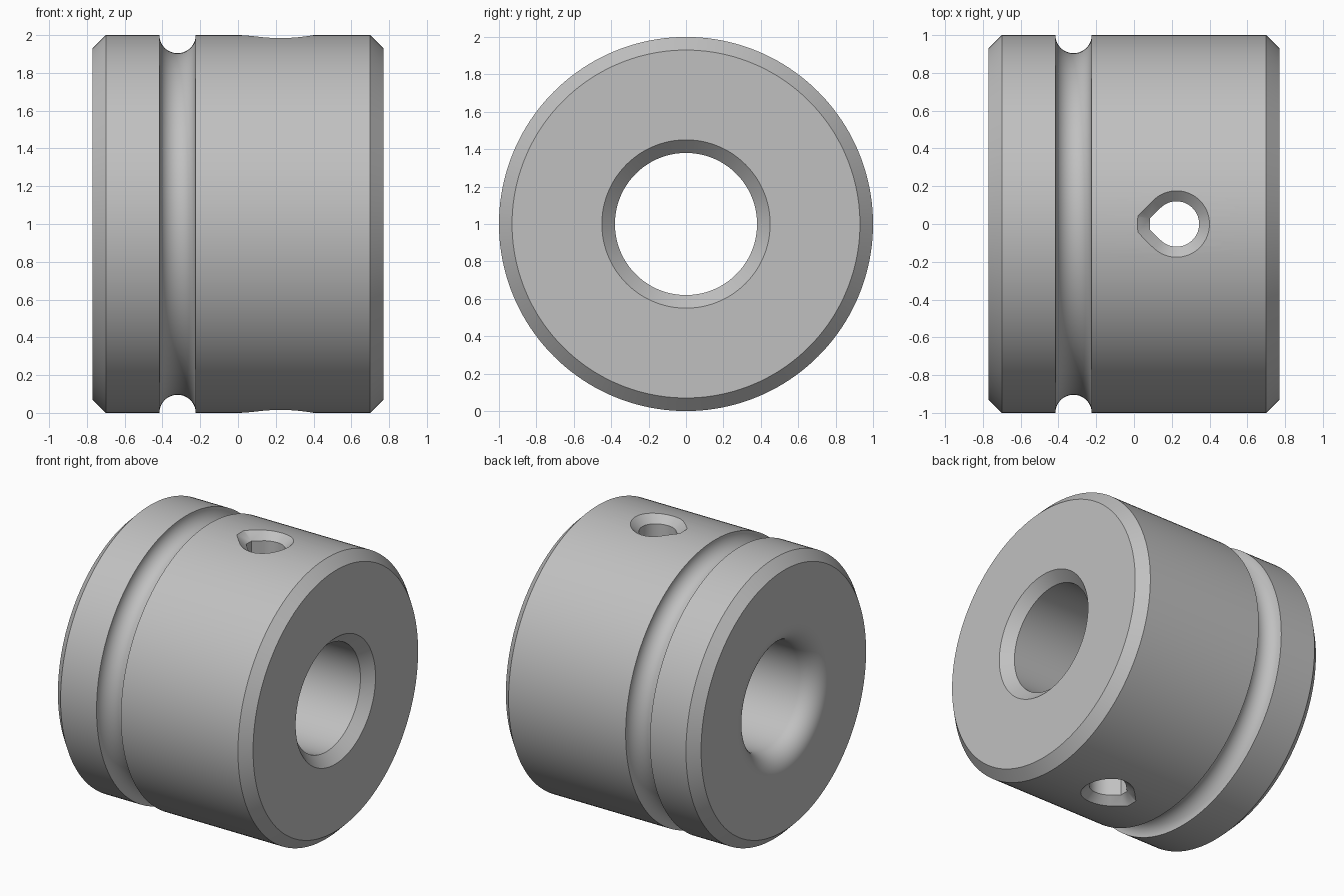
import bpy, bmesh
from math import sin, cos, radians, sqrt

if "Cube" in bpy.data.objects:
    bpy.data.objects.remove(bpy.data.objects["Cube"], do_unlink=True)

HALF, RADIUS, BORE, CHAMFER = 0.77, 1.0, 0.38, 0.07
FILLET = 0.14
GROOVE_X, GROOVE_R = -0.32, 0.096
HOLE_X, HOLE_R, SINK = 0.225, 0.12, 0.055


def arc(cx, cy, r, start, end, steps):
    """Points along a circular arc, angles in degrees."""
    angles = [radians(start + (end - start) * i / steps) for i in range(steps + 1)]
    return [(cx + r * cos(a), cy + r * sin(a)) for a in angles]


def make_object(name, bm):
    bmesh.ops.recalc_face_normals(bm, faces=bm.faces)
    mesh = bpy.data.meshes.new(name)
    bm.to_mesh(mesh)
    bm.free()
    obj = bpy.data.objects.new(name, mesh)
    bpy.context.collection.objects.link(obj)
    return obj


# Bushing body: closed profile of (x, radius) spun around the x axis
profile = [(-HALF, RADIUS - CHAMFER), (-HALF + CHAMFER, RADIUS)]
profile += arc(GROOVE_X, RADIUS, GROOVE_R, 180, 360, 24)
profile += [(HALF - CHAMFER, RADIUS), (HALF, RADIUS - CHAMFER),
            (HALF, BORE + CHAMFER), (HALF - CHAMFER, BORE)]
profile += arc(-HALF + FILLET, BORE + FILLET, FILLET, 270, 180, 16)

bm = bmesh.new()
ring = [bm.verts.new((x, 0, 1 + r)) for x, r in profile]
edges = [bm.edges.new((v, ring[i - 1])) for i, v in enumerate(ring)]
bmesh.ops.spin(bm, geom=ring + edges, cent=(0, 0, 1), axis=(1, 0, 0),
               angle=radians(360), steps=160, use_duplicate=False)
bmesh.ops.remove_doubles(bm, verts=bm.verts, dist=1e-5)
body = make_object("bushing_body", bm)


# Cross hole cutter: truncated teardrop that flares at both ends
def teardrop(r):
    tip = r * 1.17
    half = r * sqrt(2) - tip
    return [(-tip, half)] + arc(0, 0, r, 135, -135, 40) + [(-tip, -half)]


def level(bm, r, offset, side):
    return [bm.verts.new((HOLE_X + x, y, 1 + side * (sqrt(RADIUS - y * y) + offset)))
            for x, y in teardrop(r)]


bm = bmesh.new()
extra = 0.04
loops = [level(bm, HOLE_R + SINK + extra, extra, 1), level(bm, HOLE_R, -SINK, 1),
         level(bm, HOLE_R, -SINK, -1), level(bm, HOLE_R + SINK + extra, extra, -1)]
for a, b in zip(loops, loops[1:]):
    for i in range(len(a)):
        bm.faces.new((a[i - 1], a[i], b[i], b[i - 1]))
caps = [bm.faces.new(loops[0]), bm.faces.new(loops[-1])]
bmesh.ops.triangulate(bm, faces=caps)
cutter = make_object("cross_hole_cutter", bm)
cutter.hide_render = True

# Cut the hole, then drop the cutter
bpy.ops.object.select_all(action="DESELECT")
bpy.context.view_layer.objects.active = body
body.select_set(True)
cut = body.modifiers.new("cross_hole", "BOOLEAN")
cut.operation = "DIFFERENCE"
cut.solver = "EXACT"
cut.object = cutter
bpy.ops.object.modifier_apply(modifier=cut.name)
bpy.data.objects.remove(cutter, do_unlink=True)

# Plain grey finish with crisp edges
steel = bpy.data.materials.new("grey_steel")
steel.use_nodes = True
steel.diffuse_color = (0.53, 0.53, 0.53, 1)
steel.node_tree.nodes["Principled BSDF"].inputs["Base Color"].default_value = steel.diffuse_color
body.data.materials.clear()
body.data.materials.append(steel)
bpy.ops.object.shade_smooth_by_angle(angle=radians(30))
normals = body.modifiers.new("even_shading", "WEIGHTED_NORMAL")
normals.keep_sharp = True
